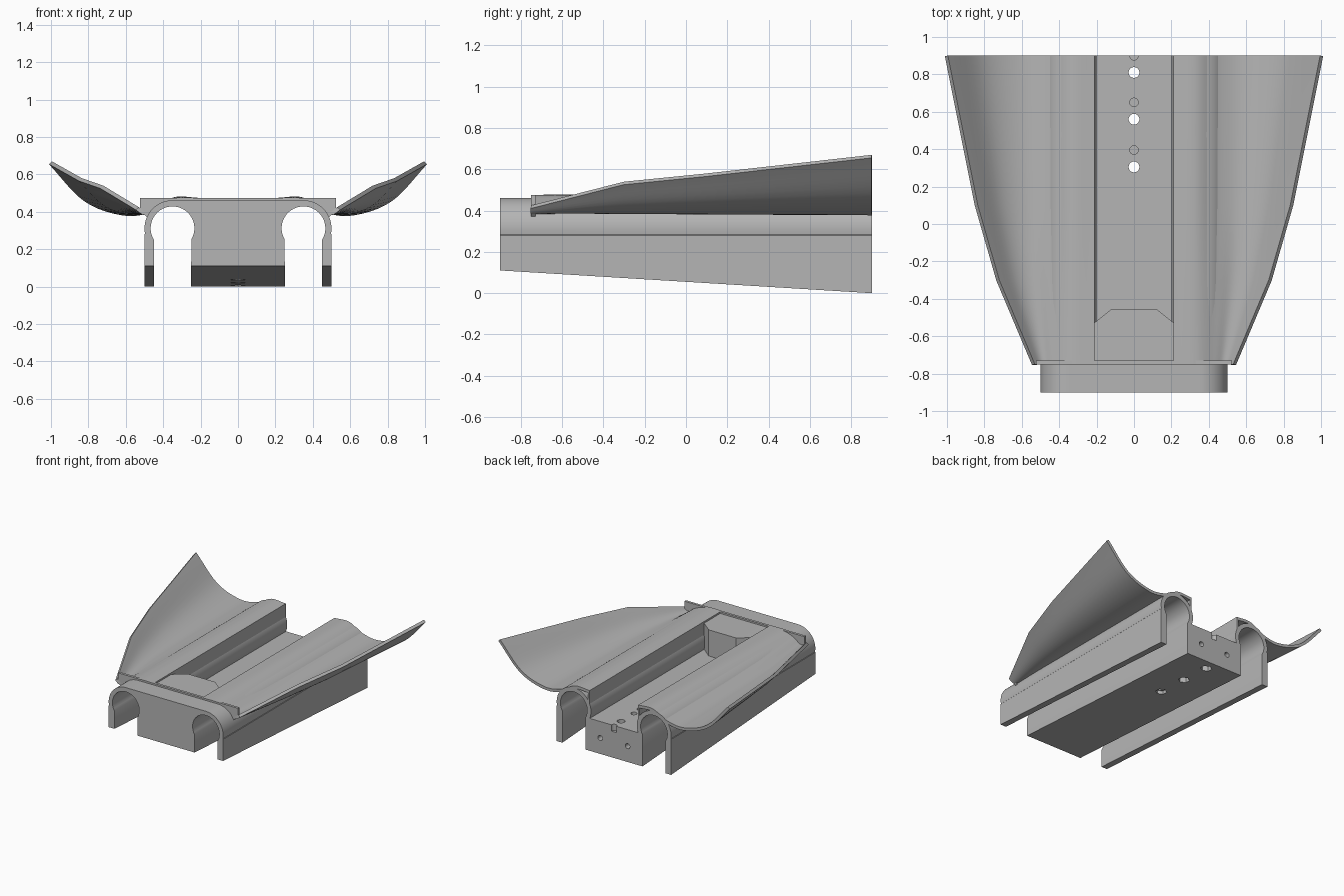
import bpy
import bmesh
from math import radians, cos, sin
from mathutils import Matrix, Vector

old = bpy.data.objects.get("Cube")
if old:
    bpy.data.objects.remove(old, do_unlink=True)

grey = bpy.data.materials.new("plain grey")
grey.use_nodes = True
COLOUR = (0.46, 0.46, 0.46, 1)
grey.diffuse_color = COLOUR
grey.node_tree.nodes["Principled BSDF"].inputs["Base Color"].default_value = COLOUR

FRONT, BACK, JOIN = -0.9, 0.9, -0.535
TUBE_X, TUBE_Z, OUTER, BORE = 0.35, 0.312, 0.15, 0.117
FLOOR = 0.256


def make(name, bm):
    bmesh.ops.recalc_face_normals(bm, faces=bm.faces)
    mesh = bpy.data.meshes.new(name)
    bm.to_mesh(mesh)
    bm.free()
    mesh.materials.append(grey)
    ob = bpy.data.objects.new(name, mesh)
    bpy.context.collection.objects.link(ob)
    return ob


def bake(ob):
    """Apply all modifiers."""
    bpy.context.view_layer.update()
    deps = bpy.context.evaluated_depsgraph_get()
    mesh = bpy.data.meshes.new_from_object(ob.evaluated_get(deps))
    ob.modifiers.clear()
    ob.data = mesh


def smooth(ob, angle=28):
    bpy.ops.object.select_all(action='DESELECT')
    ob.select_set(True)
    bpy.context.view_layer.objects.active = ob
    bpy.ops.object.shade_smooth_by_angle(angle=radians(angle))


def arc(radius, start, end, steps):
    angles = [radians(start + (end - start) * i / steps) for i in range(steps + 1)]
    return [(TUBE_X + radius * cos(a), TUBE_Z + radius * sin(a)) for a in angles]


def prism(name, points, depth, axis='Y'):
    """Extrude an outline: (x, z) along y, or (x, y) along z."""
    lo, hi = depth
    bm = bmesh.new()
    place = (lambda p, d: (p[0], d, p[1])) if axis == 'Y' else (lambda p, d: (p[0], p[1], d))
    face = bm.faces.new([bm.verts.new(place(p, lo)) for p in points])
    new = bmesh.ops.extrude_face_region(bm, geom=[face])["geom"]
    shift = Vector(place((0, 0), hi - lo))
    bmesh.ops.translate(bm, vec=shift, verts=[v for v in new if isinstance(v, bmesh.types.BMVert)])
    return make(name, bm)


def mirrored(half):
    return half + [(-x, z) for x, z in reversed(half) if x > 0]


def slope_bottom(ob):
    for v in ob.data.vertices:
        if v.co.z < 0.001:
            v.co.z = 0.11 * (BACK - v.co.y) / (BACK - FRONT)


# Body: a central block with an open tube and a leg on each side
lower = [(0.5, 0.28), (0.5, 0), (0.45, 0)] + arc(BORE, -31, 211, 28) + [(0.25, 0)]
front_half = [(0, TUBE_Z + OUTER)] + arc(OUTER, 90, -11, 14) + lower
rear_half = [(0, FLOOR)] + arc(OUTER, 202, -11, 28) + lower
front_body = prism("front_body", mirrored(front_half), (FRONT, JOIN))
rear_body = prism("rear_body", mirrored(rear_half), (JOIN, BACK))
for part in (front_body, rear_body):
    slope_bottom(part)

# Chamfered stop at the front end of the channel
stop = [(-0.22, -0.6), (0.22, -0.6), (0.22, JOIN), (0.12, -0.455), (-0.12, -0.455), (-0.22, JOIN)]
prism("channel_stop", stop, (FLOOR - 0.02, TUBE_Z + OUTER), 'Z')


# Screw holes and nut pockets in the central block
def cutter(holes):
    bm = bmesh.new()
    for centre, radius, length, sides, rot in holes:
        bmesh.ops.create_cone(bm, cap_ends=True, segments=sides, radius1=radius, radius2=radius,
                              depth=length, matrix=Matrix.Translation(centre) @ rot)
    return make("hole_cutter", bm)


upright = Matrix.Identity(4)
lying = Matrix.Rotation(radians(90), 4, 'X')
round_holes, pockets = [], []
for y in (0.305, 0.56, 0.81):
    round_holes.append(((0, y, 0.1), 0.029, 0.6, 20, upright))
    round_holes.append(((0, y + 0.09, FLOOR), 0.023, 0.1, 20, upright))
    pockets.append(((0, y, 0), 0.042, 0.13, 6, upright))
for x in (-0.12, 0.12):
    round_holes.append(((x, BACK, 0.125), 0.02, 0.12, 16, lying))
for holes in (round_holes, pockets):
    tool = cutter(holes)
    tool.hide_render = True
    mod = rear_body.modifiers.new("holes", 'BOOLEAN')
    mod.operation = 'DIFFERENCE'
    mod.solver = 'EXACT'
    mod.object = tool
    bake(rear_body)
    bpy.data.objects.remove(tool, do_unlink=True)
for part in (front_body, rear_body):
    smooth(part)

# Thin flange across the front of the wings
flange = [(0, 0.475), (0.525, 0.475), (0.525, 0.41), (0.485, 0.37), (0.44, 0.41), (0.35, 0.44), (0, 0.44)]
prism("front_flange", flange[1:-1] + [(-x, z) for x, z in reversed(flange[1:-1])], (-0.75, -0.73))

# Upright lips along the channel
for side, name in ((1, "left_channel_lip"), (-1, "right_channel_lip")):
    lip = [(side * x, z) for x, z in ((0.212, 0.36), (0.226, 0.36), (0.226, 0.475), (0.212, 0.475))]
    prism(name, lip, (-0.735, BACK))

# Curved wings: cross-sections from front to back, top surface
sections = [
    (-0.75, [(0.212, 0.475), (0.34, 0.474), (0.43, 0.445), (0.475, 0.41), (0.5, 0.405), (0.53, 0.425)]),
    (-0.3, [(0.212, 0.475), (0.34, 0.475), (0.45, 0.428), (0.54, 0.405), (0.63, 0.44), (0.72, 0.54)]),
    (0.1, [(0.212, 0.475), (0.34, 0.477), (0.46, 0.422), (0.58, 0.405), (0.71, 0.455), (0.835, 0.58)]),
    (0.9, [(0.212, 0.475), (0.34, 0.479), (0.46, 0.42), (0.61, 0.402), (0.81, 0.475), (0.995, 0.67)]),
]


def spline(points, steps=6):
    """Smooth curve through the points."""
    p = [Vector(q) for q in points]
    p = [2 * p[0] - p[1]] + p + [2 * p[-1] - p[-2]]
    out = [p[1]]
    for a, b, c, d in zip(p, p[1:], p[2:], p[3:]):
        for i in range(1, steps + 1):
            t = i / steps
            out.append(0.5 * (2 * b + (c - a) * t + (2 * a - 5 * b + 4 * c - d) * t * t
                              + (3 * b - a - 3 * c + d) * t ** 3))
    return out


bm = bmesh.new()
rows = []
for y, points in sections:
    rows.append([bm.verts.new((q.x, y, q.y)) for q in spline(points)])
for near, far in zip(rows, rows[1:]):
    for i in range(len(near) - 1):
        bm.faces.new((near[i], near[i + 1], far[i + 1], far[i]))
wings = make("wings", bm)
if wings.data.polygons[0].normal.z < 0:
    wings.data.flip_normals()
mirror = wings.modifiers.new("mirror", 'MIRROR')
mirror.use_mirror_merge = False
shell = wings.modifiers.new("shell", 'SOLIDIFY')
shell.thickness = 0.022
shell.offset = -1
bake(wings)
smooth(wings, 35)
